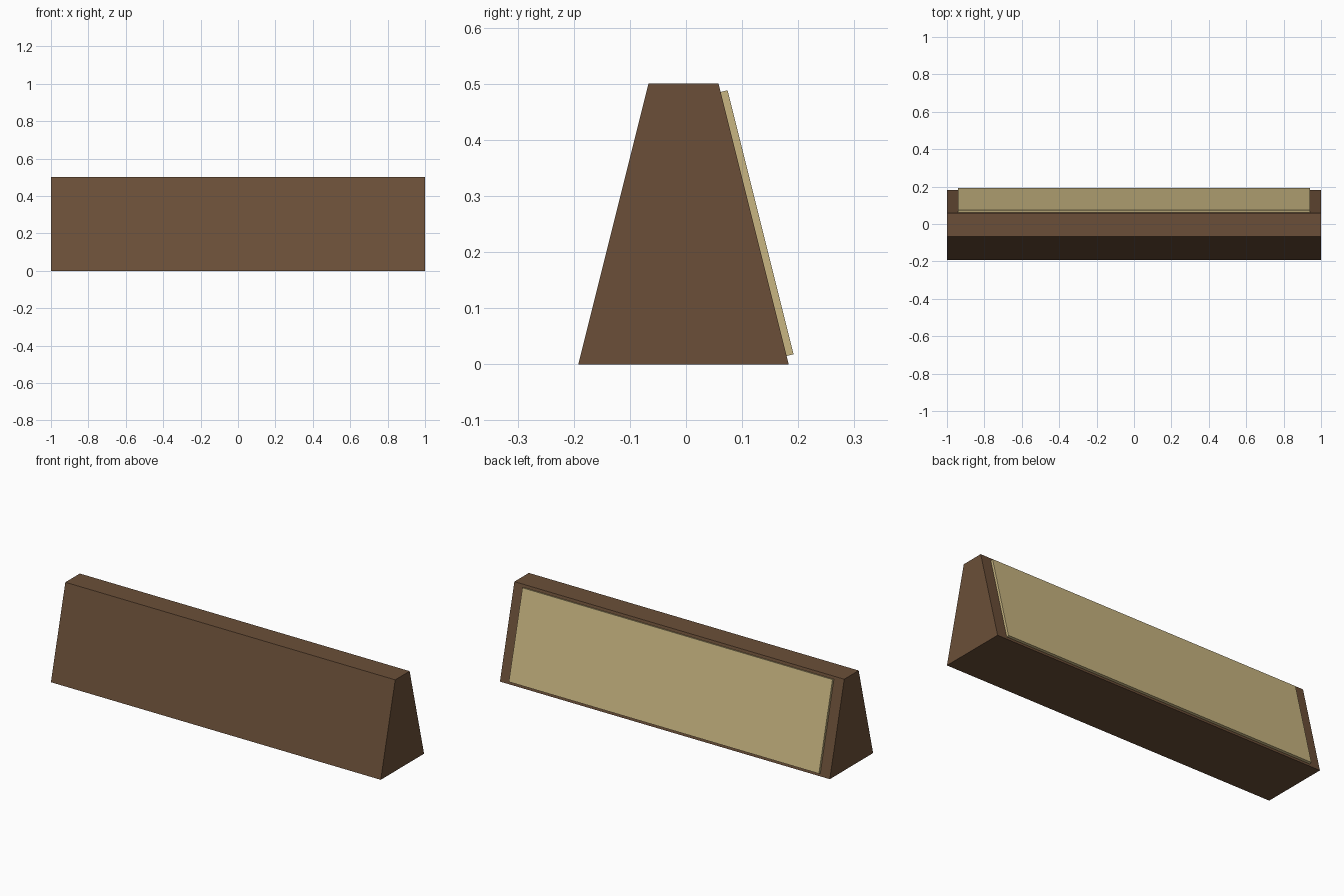
import bpy, bmesh
from mathutils import Vector

if "Cube" in bpy.data.objects:
    bpy.data.objects.remove(bpy.data.objects["Cube"])


def linear(hex_code):
    vals = [int(hex_code[i:i + 2], 16) / 255 for i in (0, 2, 4)]
    return [v / 12.92 if v <= 0.04045 else ((v + 0.055) / 1.055) ** 2.4 for v in vals] + [1]


def material(name, hex_code):
    mat = bpy.data.materials.new(name)
    mat.diffuse_color = linear(hex_code)
    mat.use_nodes = True
    mat.node_tree.nodes["Principled BSDF"].inputs["Base Color"].default_value = mat.diffuse_color
    return mat


def prism(name, profile, half_length, mat):
    """Extrude a closed (y, z) profile along x, centred on x = 0."""
    bm = bmesh.new()
    face = bm.faces.new([bm.verts.new((-half_length, y, z)) for y, z in profile])
    ext = bmesh.ops.extrude_face_region(bm, geom=[face])
    verts = [g for g in ext["geom"] if isinstance(g, bmesh.types.BMVert)]
    bmesh.ops.translate(bm, verts=verts, vec=(2 * half_length, 0, 0))
    bmesh.ops.recalc_face_normals(bm, faces=bm.faces)
    mesh = bpy.data.meshes.new(name)
    bm.to_mesh(mesh)
    bm.free()
    mesh.materials.append(mat)
    obj = bpy.data.objects.new(name, mesh)
    bpy.context.collection.objects.link(obj)
    return obj


brown = material("dark brown wood", "6b4f38")
tan = material("pale tan", "c9b682")

# Tapered body, nudged forward so the whole model is centred
shift = -0.0045
bottom, top = Vector((0.1875 + shift, 0)), Vector((0.0625 + shift, 0.5))
prism("body", [(-0.1875 + shift, 0), bottom, top, (-0.0625 + shift, 0.5)], 1.0, brown)

# Thin panel lying on the sloped back
along = (top - bottom).normalized()
out = Vector((along.y, -along.x))
middle = (bottom + top) / 2
half = along * 0.2425
inner, outer = out * -0.004, out * 0.0128
prism("back_panel", [middle - half + inner, middle - half + outer,
                     middle + half + outer, middle + half + inner], 0.94, tan)
